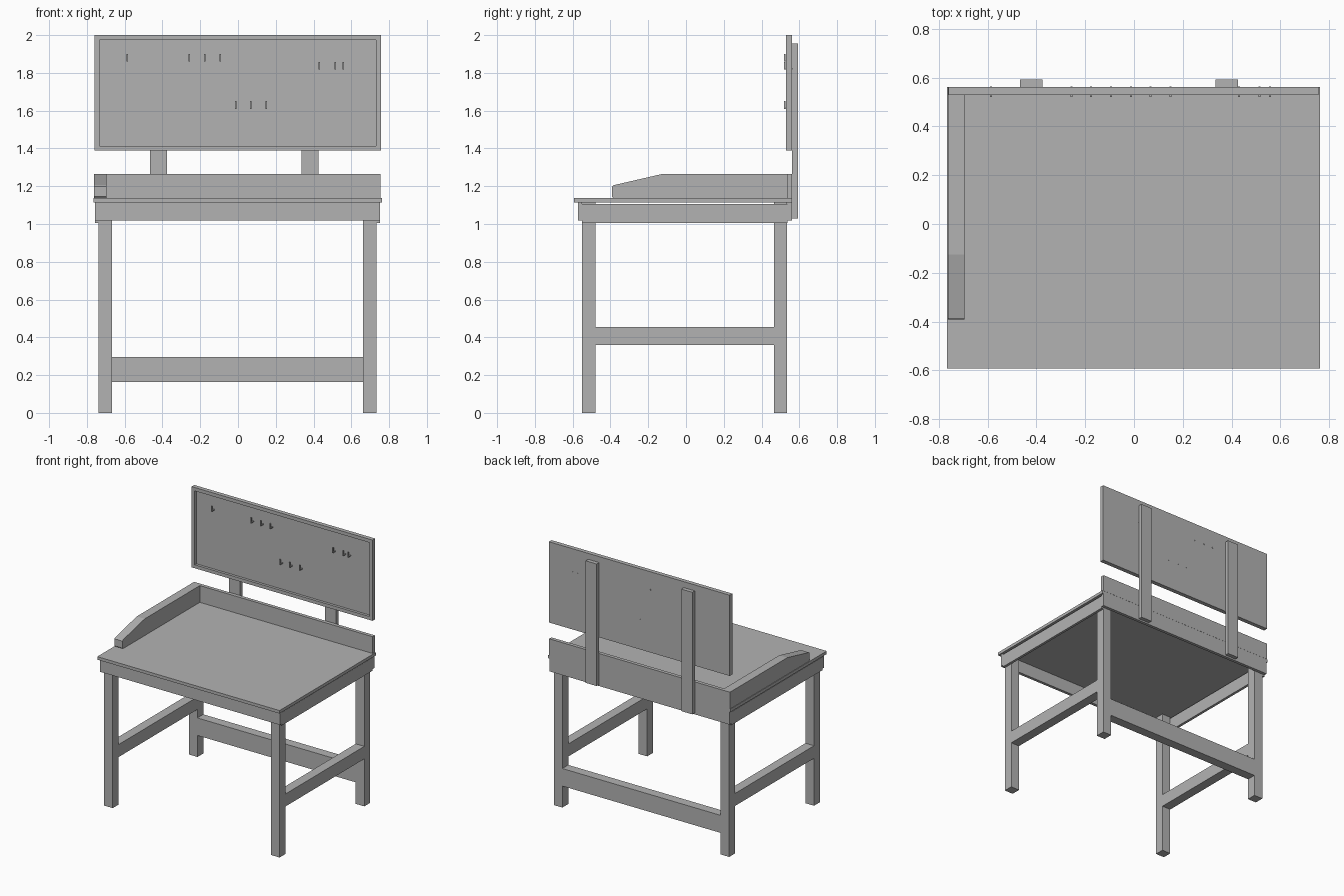
import bpy
import bmesh

cube = bpy.data.objects.get("Cube")
if cube:
    bpy.data.objects.remove(cube, do_unlink=True)

# One plain grey for the whole bench
grey = bpy.data.materials.new("plain grey")
grey.use_nodes = True
colour = (0.45, 0.45, 0.45, 1)
grey.diffuse_color = colour
grey.node_tree.nodes["Principled BSDF"].inputs["Base Color"].default_value = colour


def finish(name, bm):
    bmesh.ops.recalc_face_normals(bm, faces=bm.faces[:])
    mesh = bpy.data.meshes.new(name)
    bm.to_mesh(mesh)
    bm.free()
    mesh.materials.append(grey)
    obj = bpy.data.objects.new(name, mesh)
    bpy.context.collection.objects.link(obj)
    return obj


def add_box(bm, x, y, z):
    """Box from three (low, high) ranges."""
    verts = bmesh.ops.create_cube(bm, size=1)["verts"]
    for v in verts:
        v.co = [r[0] + (c + 0.5) * (r[1] - r[0]) for c, r in zip(v.co, (x, y, z))]


def box(name, x, y, z):
    bm = bmesh.new()
    add_box(bm, x, y, z)
    return finish(name, bm)


LEG_X = {"right": (-0.738, -0.666), "left": (0.662, 0.734)}
LEG_Y = {"front": (-0.55, -0.48), "back": (0.465, 0.536)}
SKIRT_X = {"right": (-0.758, -0.738), "left": (0.734, 0.753)}

# Legs, side stretchers and side aprons
for side, x in LEG_X.items():
    for end, y in LEG_Y.items():
        box(f"{end}_{side}_leg", x, y, (0, 1.115))
    box(f"{side}_stretcher", x, (-0.48, 0.465), (0.36, 0.455))
    box(f"{side}_apron", SKIRT_X[side], (-0.55, 0.538), (1.006, 1.106))
box("back_stretcher", (-0.666, 0.662), LEG_Y["back"], (0.163, 0.296))

# Front and back aprons
box("front_apron", (-0.758, 0.753), (-0.572, -0.55), (1.018, 1.115))
box("back_apron", (-0.758, 0.753), (0.538, 0.561), (1.018, 1.115))

# Worktop with its back guard
box("worktop", (-0.766, 0.763), (-0.592, 0.561), (1.115, 1.138))
box("back_guard", (-0.762, 0.754), (0.535, 0.562), (1.138, 1.265))

# Side guard: sloped profile pushed across its width
bm = bmesh.new()
profile = [(-0.392, 1.145), (-0.385, 1.138), (0.535, 1.138), (0.535, 1.265),
           (-0.125, 1.265), (-0.385, 1.205), (-0.392, 1.198)]
face = bm.faces.new([bm.verts.new((-0.762, y, z)) for y, z in profile])
side = bmesh.ops.extrude_face_region(bm, geom=[face])["geom"]
bmesh.ops.translate(bm, vec=(0.067, 0, 0),
                    verts=[g for g in side if isinstance(g, bmesh.types.BMVert)])
finish("side_guard", bm)

# Uprights carrying the tool board
for name, x in (("right_upright", -0.467), ("left_upright", 0.335)):
    box(name, (x, x + 0.092), (0.562, 0.592), (1.03, 1.955))

# Tool board with its front inset to leave a raised frame
board = box("tool_board", (-0.76, 0.757), (0.53, 0.562), (1.388, 2.0))
bm = bmesh.new()
bm.from_mesh(board.data)
front = [f for f in bm.faces if f.normal.y < -0.9]
bmesh.ops.inset_region(bm, faces=front, thickness=0.026, use_even_offset=True)
inner = bmesh.ops.extrude_face_region(bm, geom=front)["geom"]
bmesh.ops.translate(bm, vec=(0, 0.02, 0),
                    verts=[g for g in inner if isinstance(g, bmesh.types.BMVert)])
bmesh.ops.delete(bm, geom=[f for f in front if f.is_valid], context='FACES')
bm.to_mesh(board.data)
bm.free()

# Upturned hooks, with pegs passing through the board
HOOK_ROWS = {1.86: (-0.587, -0.257, -0.177, -0.095),
             1.818: (0.43, 0.515, 0.557),
             1.61: (-0.013, 0.067, 0.15)}
bm = bmesh.new()
for z, row in HOOK_ROWS.items():
    for x in row:
        wide = (x - 0.004, x + 0.004)
        add_box(bm, wide, (0.528, 0.564), (z, z + 0.008))
        add_box(bm, wide, (0.52, 0.528), (z, z + 0.04))
finish("tool_hooks", bm)
